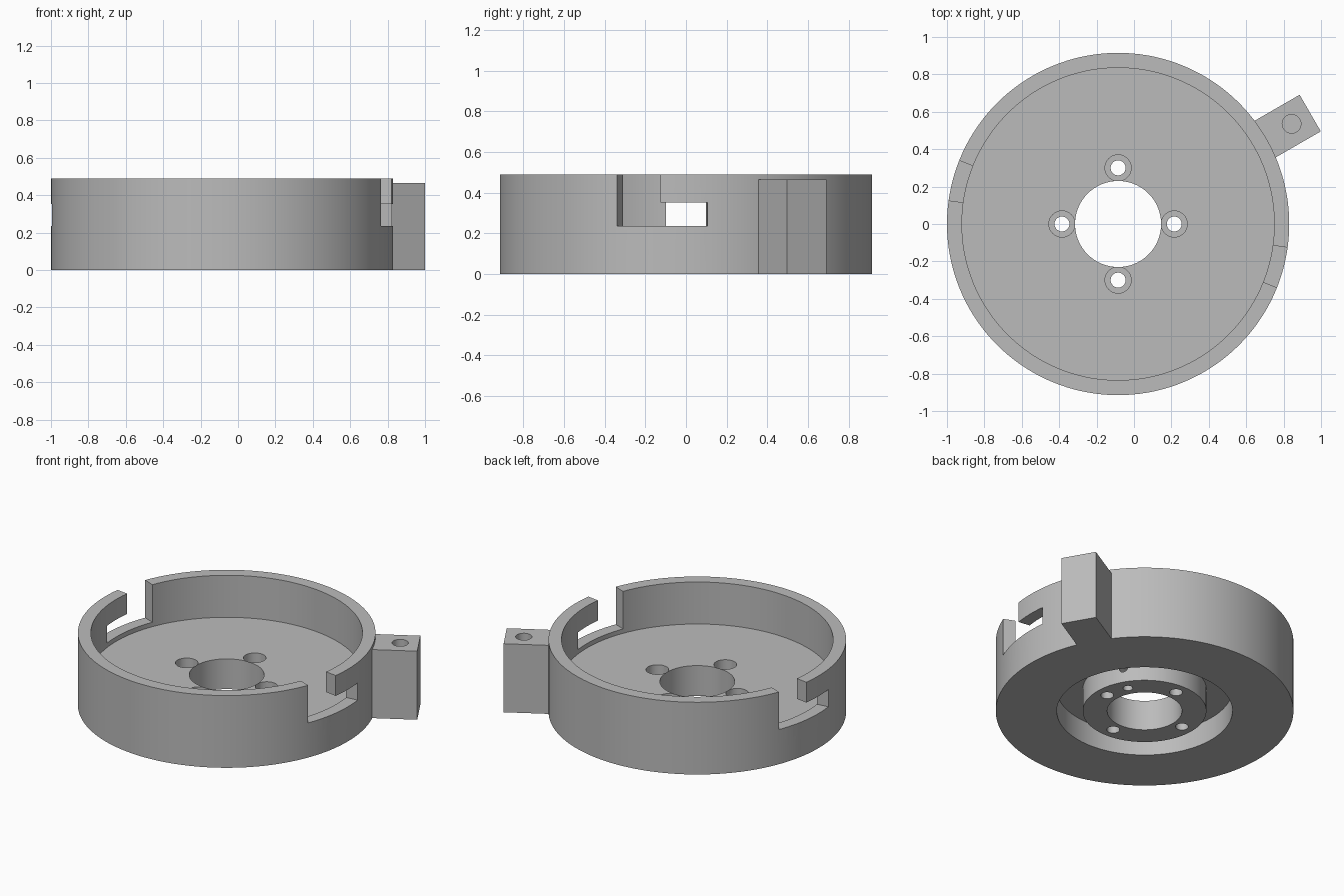
import bpy, bmesh
from math import radians, cos, sin, pi
from mathutils import Matrix, Vector

cube = bpy.data.objects.get("Cube")
if cube:
    bpy.data.objects.remove(cube, do_unlink=True)

CENTRE = Vector((-0.085, 0, 0))
LUG_ANGLE = radians(30)

grey = bpy.data.materials.new("grey_plastic")
grey.use_nodes = True
colour = (0.5, 0.5, 0.5, 1)
grey.diffuse_color = colour
grey.node_tree.nodes["Principled BSDF"].inputs["Base Color"].default_value = colour


def make_object(name, bm):
    bmesh.ops.recalc_face_normals(bm, faces=bm.faces)
    mesh = bpy.data.meshes.new(name)
    bm.to_mesh(mesh)
    bm.free()
    mesh.materials.append(grey)
    obj = bpy.data.objects.new(name, mesh)
    obj.location = CENTRE
    bpy.context.collection.objects.link(obj)
    return obj


def revolve(name, profile, start=0, end=360, steps=144):
    """Sweep a closed (radius, height) outline about the centre axis."""
    bm = bmesh.new()
    full = end - start == 360
    count = steps if full else steps + 1
    rings = []
    for i in range(count):
        a = radians(start + (end - start) * i / steps)
        rings.append([bm.verts.new((r * cos(a), r * sin(a), z)) for r, z in profile])
    n = len(profile)
    for i in range(steps):
        a, b = rings[i], rings[(i + 1) % count]
        for j in range(n):
            k = (j + 1) % n
            bm.faces.new((a[j], b[j], b[k], a[k]))
    if not full:
        bm.faces.new(rings[0])
        bm.faces.new(rings[-1])
    return make_object(name, bm)


def rod(name, start, end, radius):
    """Cylinder between two points."""
    start, end = Vector(start), Vector(end)
    axis = end - start
    turn = axis.to_track_quat('Z', 'Y').to_matrix().to_4x4()
    bm = bmesh.new()
    bmesh.ops.create_cone(bm, cap_ends=True, segments=40, radius1=radius,
                          radius2=radius, depth=axis.length,
                          matrix=Matrix.Translation((start + end) / 2) @ turn)
    return make_object(name, bm)


def sector(name, start, end, low, high):
    return revolve(name, [(0.8, low), (0.95, low), (0.95, high), (0.8, high)],
                   start, end, 12)


def polar(radius, angle, z):
    return (radius * cos(angle), radius * sin(angle), z)


# Cup: wall, floor, central bore, and the boss inside the underside recess
housing = revolve("round_housing", [
    (0.23, 0), (0.38, 0), (0.38, 0.155), (0.54, 0.155), (0.54, 0),
    (0.915, 0), (0.915, 0.49), (0.835, 0.49), (0.835, 0.205), (0.23, 0.205)])

# Side lug
bm = bmesh.new()
bmesh.ops.create_cube(bm, size=1)
bmesh.ops.scale(bm, vec=(0.326, 0.226, 0.465), verts=bm.verts)
bmesh.ops.translate(bm, vec=(1.023, 0, 0.2325), verts=bm.verts)
bmesh.ops.rotate(bm, cent=(0, 0, 0), matrix=Matrix.Rotation(LUG_ANGLE, 3, 'Z'),
                 verts=bm.verts)
lug = make_object("side_lug", bm)

# Opposed hooked slots in the wall
cutters = []
for turn in (0, 180):
    cutters.append(sector("slot_entry_cutter", turn - 21.8, turn - 7.9, 0.235, 0.6))
    cutters.append(sector("slot_hook_cutter", turn - 10, turn + 6.7, 0.235, 0.352))

# Counterbored screw holes
for i in range(4):
    a = i * pi / 2
    cutters.append(rod("screw_hole_cutter", polar(0.3, a, -0.1), polar(0.3, a, 0.3), 0.04))
    cutters.append(rod("counterbore_cutter", polar(0.3, a, 0.1), polar(0.3, a, 0.3), 0.07))

# Cable passage from the lug top through to the boss
cutters.append(rod("lug_hole_cutter", polar(1.071, LUG_ANGLE, 0.07),
                   polar(1.071, LUG_ANGLE, 0.6), 0.05))
cutters.append(rod("channel_cutter", polar(0.3, LUG_ANGLE, 0.1),
                   polar(1.071, LUG_ANGLE, 0.1), 0.028))
cutters.append(rod("boss_hole_cutter", polar(0.3, LUG_ANGLE, -0.1),
                   polar(0.3, LUG_ANGLE, 0.1), 0.03))


def combine(tool, operation):
    mod = housing.modifiers.new(tool.name, 'BOOLEAN')
    mod.operation = operation
    mod.solver = 'EXACT'
    mod.object = tool


combine(lug, 'UNION')
for cutter in cutters:
    combine(cutter, 'DIFFERENCE')

# Bake the cuts, then drop the helper shapes
bpy.context.view_layer.update()
evaluated = housing.evaluated_get(bpy.context.evaluated_depsgraph_get())
result = bpy.data.meshes.new_from_object(evaluated)
housing.modifiers.clear()
housing.data = result
result.materials.clear()
result.materials.append(grey)
for face in result.polygons:
    face.material_index = 0
for helper in cutters + [lug]:
    bpy.data.objects.remove(helper, do_unlink=True)

bpy.ops.object.select_all(action='DESELECT')
housing.select_set(True)
bpy.context.view_layer.objects.active = housing
bpy.ops.object.shade_smooth_by_angle(angle=radians(30))
